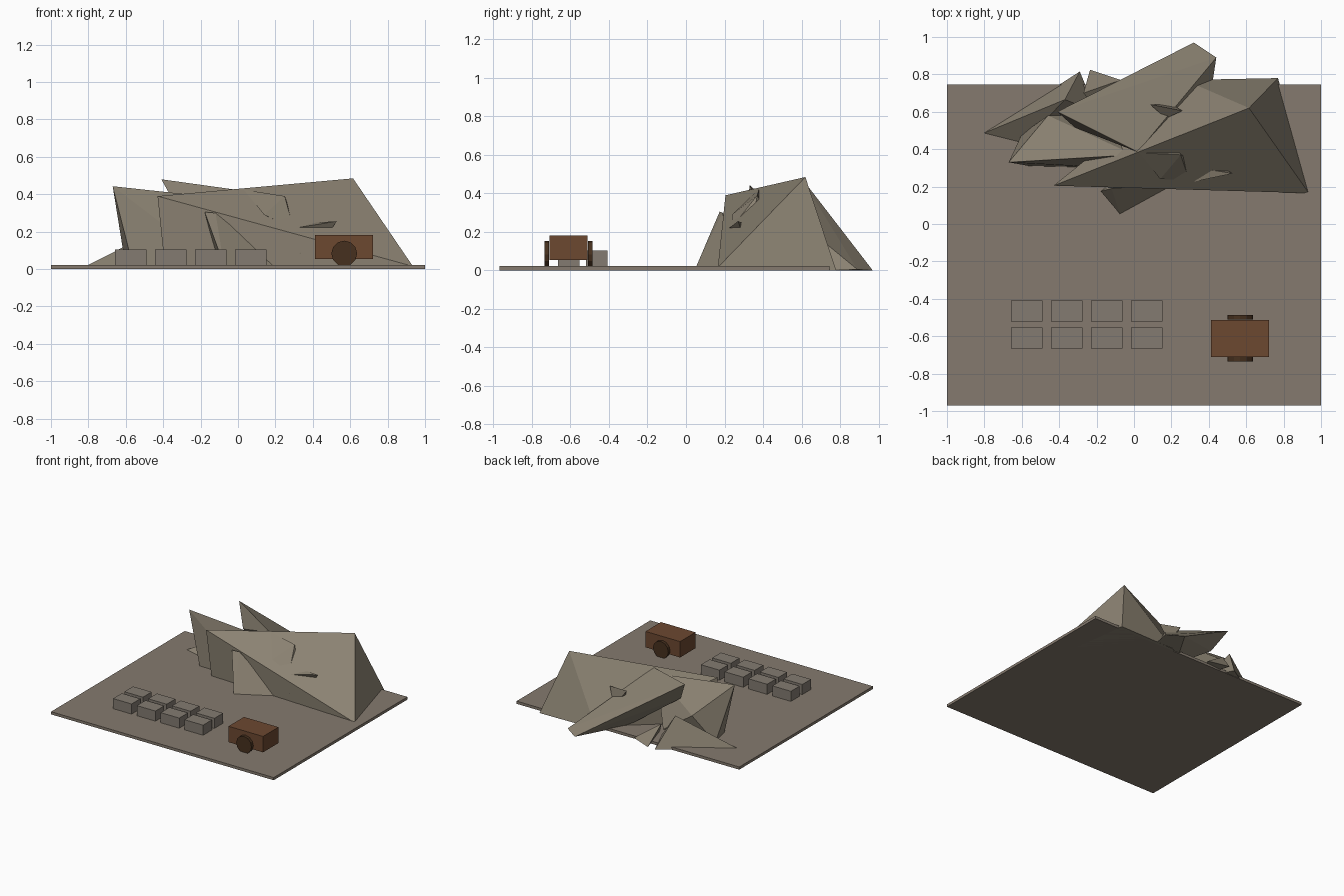
import bpy, bmesh, math
from mathutils import Vector


def srgb(r, g, b):
    return tuple((c / 255 / 12.92 if c < 10 else ((c / 255 + 0.055) / 1.055) ** 2.4) for c in (r, g, b)) + (1,)


def material(name, *rgb):
    m = bpy.data.materials.new(name)
    m.diffuse_color = srgb(*rgb)
    return m


EARTH = material("earth", 133, 122, 110)
ROCK = material("rock", 139, 130, 114)
STONE = material("cut stone", 131, 123, 113)
WOOD = material("wood", 108, 72, 48)
DARK_WOOD = material("dark wood", 70, 48, 30)


def finish(name, bm, mat):
    bmesh.ops.recalc_face_normals(bm, faces=bm.faces)
    me = bpy.data.meshes.new(name)
    bm.to_mesh(me)
    bm.free()
    me.materials.append(mat)
    ob = bpy.data.objects.new(name, me)
    bpy.context.collection.objects.link(ob)
    return ob


def box(name, lo, hi, mat):
    bm = bmesh.new()
    bmesh.ops.create_cube(bm, size=1)
    lo, hi = Vector(lo), Vector(hi)
    for v in bm.verts:
        v.co = (lo + hi) / 2 + v.co * (hi - lo)
    return finish(name, bm, mat)


def shard(name, *points):
    """Angular rock: convex hull of a few corner points."""
    bm = bmesh.new()
    for p in points:
        bm.verts.new(p)
    res = bmesh.ops.convex_hull(bm, input=bm.verts)
    junk = {g for g in res["geom_interior"] + res["geom_unused"] if isinstance(g, bmesh.types.BMVert)}
    bmesh.ops.delete(bm, geom=list(junk), context="VERTS")
    return finish(name, bm, ROCK)


def wheel(name, x, y, z, r, width):
    bm = bmesh.new()
    bmesh.ops.create_cone(bm, cap_ends=True, segments=12, radius1=r, radius2=r, depth=width)
    for v in bm.verts:
        v.co = Vector((x + v.co.x, y + v.co.z, z + v.co.y))
    return finish(name, bm, DARK_WOOD)


# Ground slab
box("ground_slab", (-1, -0.97, 0), (1, 0.745, 0.022), EARTH)

# Two rows of cut blocks
for row, y in enumerate((-0.665, -0.52)):
    for col in range(4):
        x = -0.657 + col * 0.214
        box(f"stone_block_{row}_{col}", (x, y, 0.02), (x + 0.167, y + 0.112, 0.104), STONE)

# Cart body and its two wheels
box("cart_body", (0.412, -0.71, 0.053), (0.722, -0.512, 0.182), WOOD)
for side, y in (("front", -0.724), ("back", -0.498)):
    wheel(f"cart_wheel_{side}", 0.568, y, 0.083, 0.069, 0.024)

# Main ridge with the large front wall
shard("main_ridge", (-0.43, 0.205, 0.39), (0.615, 0.62, 0.485), (0.87, 0.22, 0.04),
      (0.935, 0.165, 0.015), (0.77, 0.78, 0), (0.27, 0.77, 0), (-0.39, 0.22, 0), (0.85, 0.2, 0))

# Sloping plate at the back
shard("back_plate", (-0.41, 0.6, 0.48), (0.32, 0.97, 0), (0.44, 0.89, 0.005), (0.02, 0.385, 0.42),
      (-0.315, 0.515, 0.31), (0.42, 0.76, 0), (0.1, 0.6, 0.01))

# Upright leaf at the left
shard("left_leaf", (-0.67, 0.33, 0.443), (-0.46, 0.58, 0.23), (0.0, 0.37, 0.37),
      (-0.56, 0.31, 0.01), (-0.6, 0.48, 0.01), (-0.1, 0.3, 0.01), (-0.2, 0.58, 0.05))

# Low rocks at the back left
shard("left_lump", (-0.805, 0.485, 0.02), (-0.37, 0.665, 0.24), (-0.29, 0.815, 0),
      (-0.2, 0.6, 0.01), (-0.6, 0.42, 0.01))
shard("back_lump", (-0.235, 0.825, 0.01), (-0.07, 0.77, 0.02), (-0.27, 0.7, 0.16), (-0.15, 0.55, 0.01))

# Wedge leaning against the front
shard("front_wedge", (-0.178, 0.175, 0.305), (-0.12, 0.19, 0.3), (-0.075, 0.053, 0.02),
      (0.22, 0.215, 0.02), (-0.1, 0.25, 0.01), (0.0, 0.27, 0.2))

# Small splinters on the front wall, at its foot and on the plate
shard("wall_splinter", (0.03, 0.38, 0.425), (0.25, 0.37, 0.39), (0.295, 0.235, 0.22),
      (0.14, 0.24, 0.29), (0.27, 0.36, 0.33), (0.2, 0.45, 0.25))
shard("wall_spike", (0.22, 0.205, 0.205), (0.528, 0.27, 0.256), (0.5, 0.285, 0.215),
      (0.28, 0.31, 0.24), (0.3, 0.3, 0.2))
shard("foot_splinter", (0.28, 0.2, 0.02), (0.335, 0.185, 0.09), (0.355, 0.2, 0.02), (0.33, 0.3, 0.02))
shard("plate_splinter", (0.085, 0.64, 0.31), (0.26, 0.605, 0.29), (0.17, 0.565, 0.25),
      (0.15, 0.6, 0.15), (0.2, 0.64, 0.15))
